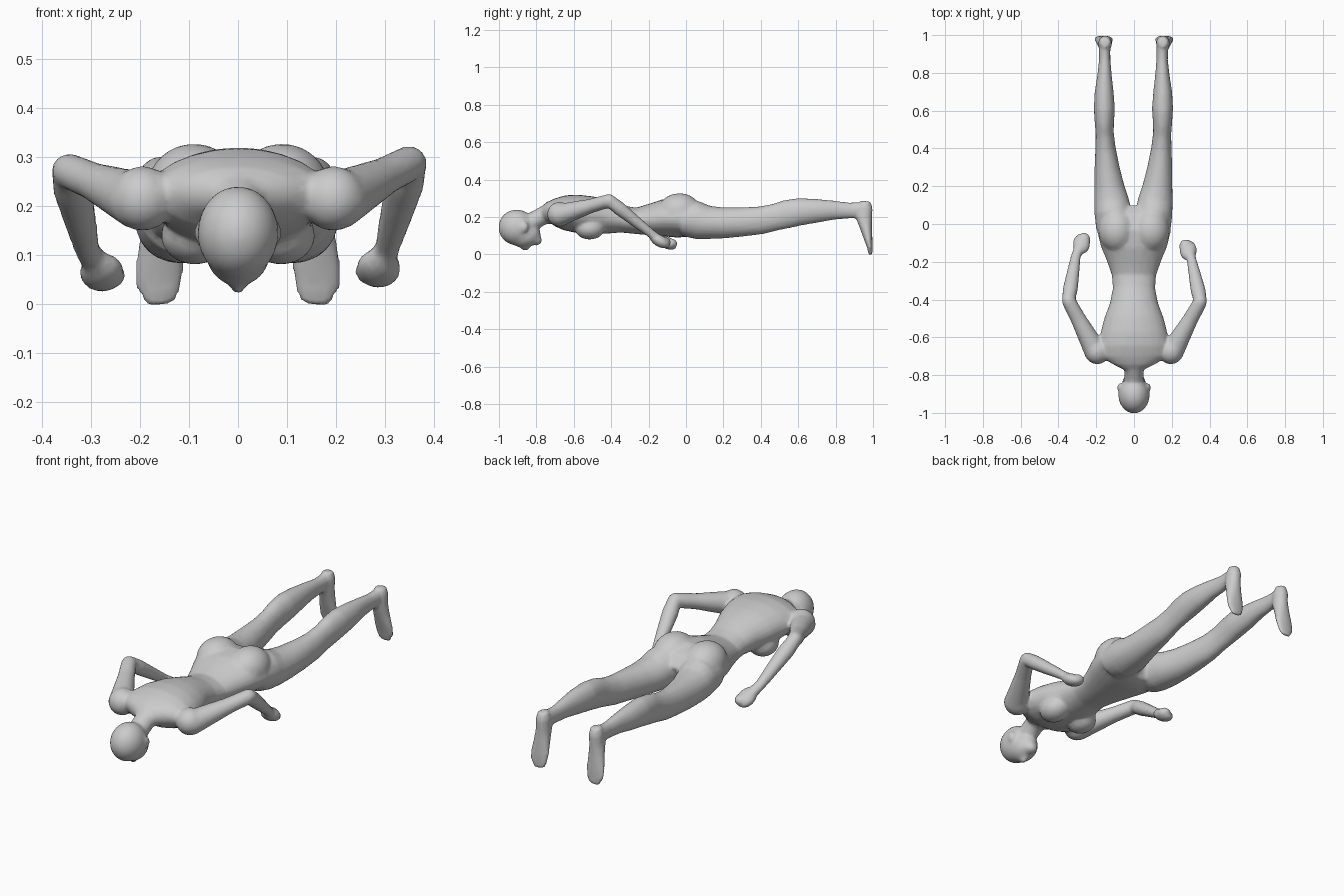
import bpy, bmesh, math
from mathutils import Vector, Matrix

bm = bmesh.new()
N = 24


def tube(sections):
    """Closed loft through (x, y, z, half_width, half_depth) sections."""
    pts = [Vector(s[:3]) for s in sections]
    rings = []
    for i, s in enumerate(sections):
        t = (pts[min(i + 1, len(pts) - 1)] - pts[max(i - 1, 0)]).normalized()
        side = Vector((1, 0, 0))
        side = (side - t * side.dot(t)).normalized()
        up = side.cross(t)
        rings.append([bm.verts.new(pts[i] + side * s[3] * math.cos(a) + up * s[4] * math.sin(a))
                      for a in (2 * math.pi * k / N for k in range(N))])
    for a, b in zip(rings, rings[1:]):
        for k in range(N):
            bm.faces.new((a[k], a[(k + 1) % N], b[(k + 1) % N], b[k]))
    bm.faces.new(rings[0])
    bm.faces.new(rings[-1])


def ball(center, size, rot=0.0):
    m = Matrix.Translation(center) @ Matrix.Rotation(rot, 4, 'X') @ Matrix.Diagonal((*size, 1))
    bmesh.ops.create_uvsphere(bm, u_segments=24, v_segments=16, radius=1, matrix=m)


def span(y, w, bottom, top, x=0.0):
    """Section given by its lower and upper outline."""
    return (x, y, (top + bottom) / 2, w, (top - bottom) / 2)


# Torso, from neck base to crotch
tube([span(-.765, .06, .17, .25), span(-.735, .125, .165, .28), span(-.70, .175, .15, .30),
      span(-.65, .185, .13, .317), span(-.58, .178, .115, .32), span(-.50, .158, .11, .31),
      span(-.42, .128, .11, .29), span(-.34, .112, .117, .262), span(-.27, .118, .11, .25),
      span(-.20, .142, .102, .268), span(-.12, .175, .096, .295), span(-.04, .195, .09, .305),
      span(.03, .19, .09, .28), span(.075, .13, .10, .23)])

# Neck and head, face down
tube([(0, -.87, .155, .05, .055), (0, -.82, .175, .05, .05), (0, -.77, .205, .052, .048),
      (0, -.71, .225, .08, .06)])
ball((0, -.905, .145), (.083, .098, .095))
ball((0, -.865, .105), (.066, .088, .068), .1)
ball((0, -.80, .078), (.034, .03, .03))
ball((0, -.86, .042), (.016, .026, .022))

for s in (-1, 1):
    # Ear, breast, buttock
    ball((s * .077, -.865, .145), (.012, .022, .028))
    ball((s * .088, -.515, .14), (.07, .08, .06))
    ball((s * .09, -.035, .232), (.098, .115, .095))

    # Leg
    d = .006 if s < 0 else 0
    leg = [(-.02, .098, .097, .10, .27), (.06, .105, .098, .082, .285), (.12, .113, .093, .082, .26),
           (.2, .125, .079, .086, .252), (.3, .137, .066, .096, .252), (.4, .145, .054, .108, .257),
           (.48, .149, .048, .128, .272), (.54, .151, .051, .14, .292), (.61, .151, .056, .155, .302),
           (.70, .152, .05, .17, .297), (.79, .15, .038, .186, .288), (.87, .149, .03, .192, .278),
           (.93, .15, .031, .195, .28), (.975, .15, .028, .215, .283)]
    tube([span(y, w, b, t, s * (x + d)) for y, x, w, b, t in leg])

    # Foot, toes pointing down
    tube([(s * .153, .962, .285, .026, .026), (s * .153, .957, .25, .036, .042),
          (s * .154, .951, .2, .036, .044), (s * .157, .963, .14, .042, .032),
          (s * .16, .975, .08, .05, .022), (s * .162, .983, .035, .048, .014),
          (s * .158, .987, -.002, .03, .01)])

    # Arm bent at the elbow
    ball((s * .195, -.675, .215), (.066, .068, .066))
    if s > 0:
        elbow, wrist, hand = (.352, -.41, .288), (.305, -.19, .115), (.287, -.14, .072)
    else:
        elbow, wrist, hand = (-.347, -.405, .272), (-.308, -.17, .11), (-.278, -.105, .064)
    E, W, H = map(Vector, (elbow, wrist, hand))
    S = Vector((s * .20, -.68, .21))
    tube([(*S, .062, .06), (*S.lerp(E, .3), .052, .05), (*S.lerp(E, .65), .041, .038),
          (*E, .037, .036)])
    ball(E, (.034, .034, .034))
    tube([(*E, .034, .034), (*E.lerp(W, .25), .04, .037), (*E.lerp(W, .6), .034, .031),
          (*W, .026, .024), (*W.lerp(H, .5), .029, .025)])
    ball(H, (.046, .06, .032), -.5)
    ball(H + Vector((-s * .014, .022, -.006)), (.034, .038, .028))

bmesh.ops.recalc_face_normals(bm, faces=bm.faces)
me = bpy.data.meshes.new("lying_figure")
bm.to_mesh(me)
bm.free()
body = bpy.data.objects.new("lying_figure", me)
bpy.context.collection.objects.link(body)

# Fuse the parts into one skin
r = body.modifiers.new("fuse", 'REMESH')
r.mode = 'VOXEL'
r.voxel_size = .008
r.use_smooth_shade = True
m = body.modifiers.new("soften", 'SMOOTH')
m.factor = .5
m.iterations = 8
c = body.modifiers.new("simplify", 'DECIMATE')
c.ratio = .2
